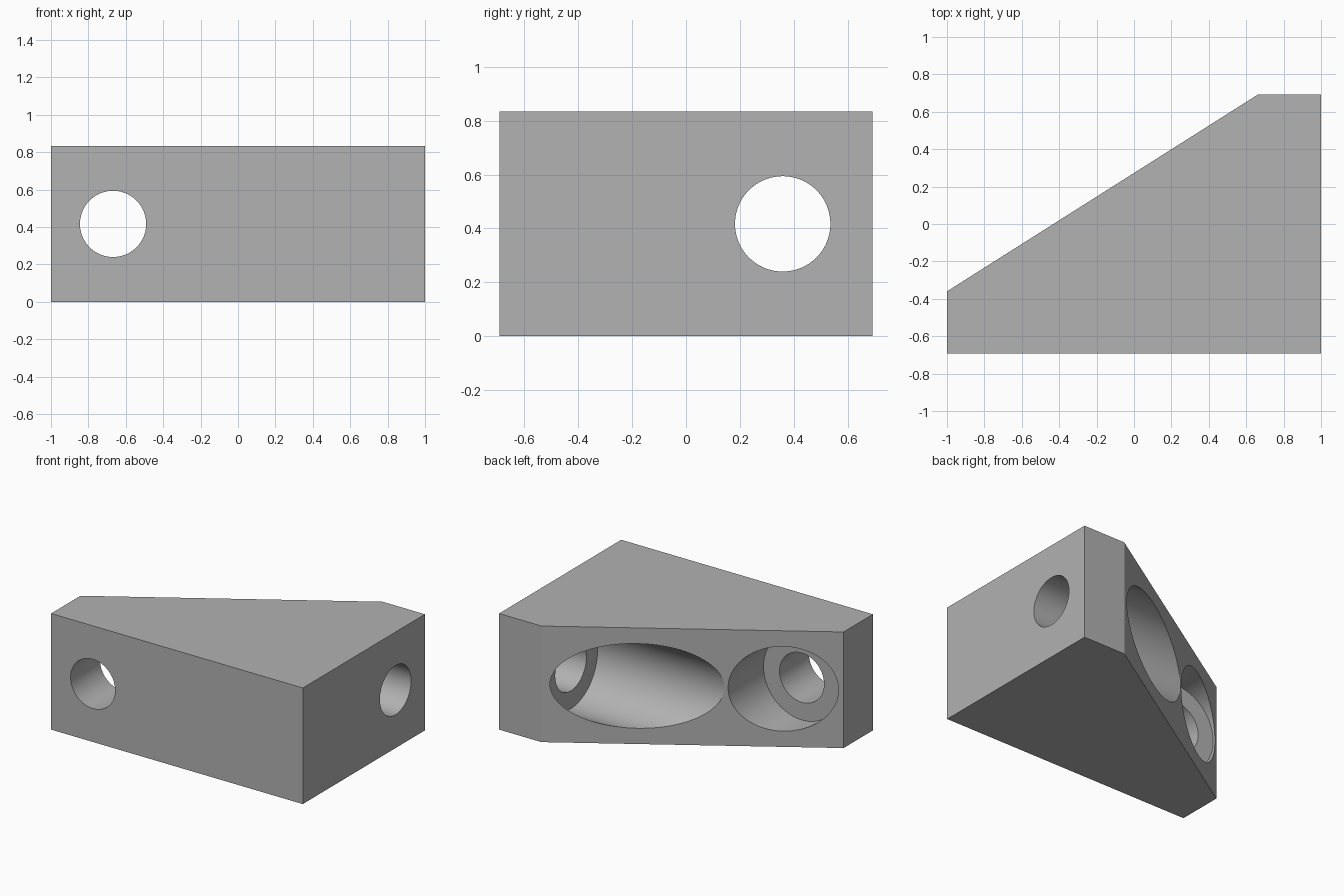
import bpy
import bmesh
import math
from mathutils import Vector

default = bpy.data.objects.get("Cube")
if default:
    bpy.data.objects.remove(default, do_unlink=True)

HEIGHT = 0.834
MID_Z = HEIGHT / 2
HOLE_R, BORE_R = 0.177, 0.304

grey = bpy.data.materials.new("plain grey")
grey.use_nodes = True
colour = (0.445, 0.445, 0.445, 1)
grey.diffuse_color = colour
grey.node_tree.nodes["Principled BSDF"].inputs["Base Color"].default_value = colour


def extruded_block(name, outline, height):
    """Upright prism from a plan outline."""
    bm = bmesh.new()
    base = bm.faces.new([bm.verts.new((x, y, 0)) for x, y in outline])
    top = bmesh.ops.extrude_face_region(bm, geom=[base])["geom"]
    verts = [v for v in top if isinstance(v, bmesh.types.BMVert)]
    bmesh.ops.translate(bm, verts=verts, vec=(0, 0, height))
    bmesh.ops.recalc_face_normals(bm, faces=bm.faces)
    mesh = bpy.data.meshes.new(name)
    bm.to_mesh(mesh)
    bm.free()
    obj = bpy.data.objects.new(name, mesh)
    bpy.context.collection.objects.link(obj)
    mesh.materials.append(grey)
    return obj


def drill(target, start, end, radius):
    """Cut a round hole from start to end."""
    start, end = Vector(start), Vector(end)
    axis = end - start
    bpy.ops.mesh.primitive_cylinder_add(
        vertices=96, radius=radius, depth=axis.length, location=(start + end) / 2,
        rotation=axis.to_track_quat("Z", "Y").to_euler())
    cutter = bpy.context.object
    cutter.name = "hole_cutter"
    cutter.hide_render = True
    cutter.data.materials.append(grey)
    cut = target.modifiers.new("hole", "BOOLEAN")
    cut.operation, cut.solver, cut.object = "DIFFERENCE", "EXACT", cutter
    bpy.context.view_layer.objects.active = target
    bpy.ops.object.modifier_apply(modifier=cut.name)
    bpy.data.objects.remove(cutter, do_unlink=True)


# Wedge-shaped block with one long slanted side
block = extruded_block(
    "corner_block",
    [(-1, -0.693), (1, -0.693), (1, 0.693), (0.664, 0.693), (-1, -0.36)], HEIGHT)

# Sideways bolt hole: wide counterbore from the slant, narrow hole to the side
drill(block, (-1.2, 0.359, MID_Z), (0.664, 0.359, MID_Z), BORE_R)
drill(block, (0.4, 0.359, MID_Z), (1.2, 0.359, MID_Z), HOLE_R)

# Lengthwise bolt hole: wide counterbore from the slant, narrow hole to the front
drill(block, (-0.668, 1, MID_Z), (-0.668, -0.36, MID_Z), BORE_R)
drill(block, (-0.668, -0.2, MID_Z), (-0.668, -1, MID_Z), HOLE_R)

# Smooth bores with crisp edges
bpy.ops.object.select_all(action="DESELECT")
block.select_set(True)
bpy.context.view_layer.objects.active = block
bpy.ops.object.shade_smooth_by_angle(angle=math.radians(25))
